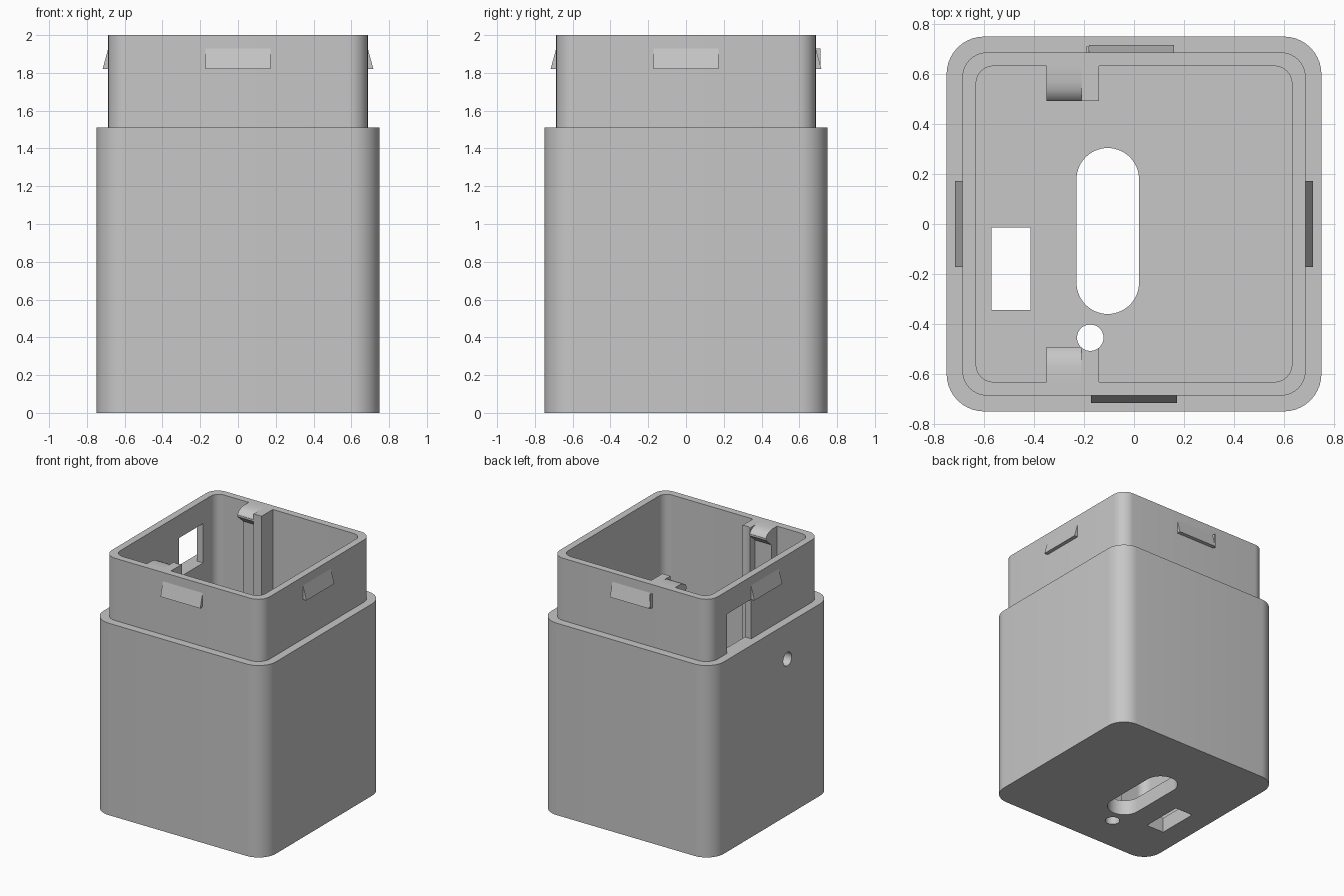
import bpy, bmesh
from math import pi, cos, sin, radians
from mathutils import Matrix

cube = bpy.data.objects.get("Cube")
if cube:
    bpy.data.objects.remove(cube, do_unlink=True)

grey = bpy.data.materials.new("plain grey")
grey.use_nodes = True
GREY = (0.57, 0.57, 0.57, 1)
grey.diffuse_color = GREY
grey.node_tree.nodes["Principled BSDF"].inputs["Base Color"].default_value = GREY


def finish(name, bm):
    bmesh.ops.recalc_face_normals(bm, faces=bm.faces)
    mesh = bpy.data.meshes.new(name)
    bm.to_mesh(mesh)
    bm.free()
    mesh.materials.append(grey)
    ob = bpy.data.objects.new(name, mesh)
    bpy.context.collection.objects.link(ob)
    return ob


def activate(ob):
    bpy.ops.object.select_all(action='DESELECT')
    ob.select_set(True)
    bpy.context.view_layer.objects.active = ob


def smooth(ob):
    activate(ob)
    bpy.ops.object.shade_smooth_by_angle(angle=radians(30))


def rounded(hx, hy, r, cx=0, cy=0, seg=10):
    """Rounded rectangle outline, counter-clockwise."""
    pts = []
    for q, (sx, sy) in enumerate([(1, 1), (-1, 1), (-1, -1), (1, -1)]):
        for i in range(seg + 1):
            a = (q + i / seg) * pi / 2
            pts.append((cx + sx * (hx - r) + r * cos(a), cy + sy * (hy - r) + r * sin(a)))
    return pts


def loft(name, levels):
    """Skin a stack of (outline, z) rings and cap both ends."""
    bm = bmesh.new()
    rings = [[bm.verts.new((x, y, z)) for x, y in pts] for pts, z in levels]
    for a, b in zip(rings, rings[1:]):
        for i in range(len(a)):
            j = (i + 1) % len(a)
            bm.faces.new((a[i], a[j], b[j], b[i]))
    bm.faces.new(rings[0])
    bm.faces.new(rings[-1])
    bmesh.ops.remove_doubles(bm, verts=bm.verts, dist=1e-5)
    return finish(name, bm)


def box(name, x0, x1, y0, y1, z0, z1):
    return loft(name, [([(x0, y0), (x1, y0), (x1, y1), (x0, y1)], z) for z in (z0, z1)])


def extrude_x(name, profile, x0, x1):
    """Extrude a (y, z) profile along x."""
    bm = bmesh.new()
    a, b = ([bm.verts.new((x, y, z)) for y, z in profile] for x in (x0, x1))
    bm.faces.new(a)
    bm.faces.new(b)
    for i in range(len(a)):
        j = (i + 1) % len(a)
        bm.faces.new((a[i], a[j], b[j], b[i]))
    return finish(name, bm)


def combine(ob, others, operation):
    for other in others:
        activate(ob)
        mod = ob.modifiers.new("cut", 'BOOLEAN')
        mod.operation = operation
        mod.solver = 'EXACT'
        mod.object = other
        bpy.ops.object.modifier_apply(modifier=mod.name)


def remove(obs):
    for ob in obs:
        bpy.data.objects.remove(ob, do_unlink=True)


# Shell: outer body, stepped lip and open cavity in one skin
OUT, LIP, IN, STEP, TOP, FLOOR = 0.75, 0.687, 0.632, 1.51, 2.0, 0.12
body_ring = rounded(OUT, OUT, 0.15)
lip_ring = rounded(LIP, LIP, 0.1)
cavity_ring = rounded(IN, IN, 0.07)
shell = loft("box_shell", [(body_ring, 0), (body_ring, STEP), (lip_ring, STEP),
                           (lip_ring, TOP), (cavity_ring, TOP), (cavity_ring, FLOOR)])

# Openings: floor slot, floor window, floor hole, side hole and lip window
slot = rounded(0.125, 0.332, 0.1249, -0.105, -0.028, 14)
round_hole = rounded(0.053, 0.053, 0.0529, -0.175, -0.455, 8)
floor_hole = loft("floor_hole_cutter", [(round_hole, -0.1), (round_hole, 2.1)])
side_hole = loft("side_hole_cutter", [(rounded(0.053, 0.053, 0.0529, 0, 0, 8), z) for z in (-0.2, 0.2)])
side_hole.data.transform(Matrix.Translation((-0.7, -0.19, 1.23)) @ Matrix.Rotation(pi / 2, 4, 'Y'))
cutters = [
    loft("slot_cutter", [(slot, -0.1), (slot, 0.3)]),
    box("floor_window_cutter", -0.57, -0.415, -0.345, -0.015, -0.1, 0.3),
    box("lip_window_cutter", -0.85, -0.5, 0.17, 0.47, STEP, 1.82),
    side_hole, floor_hole,
]
combine(shell, cutters, 'DIFFERENCE')
smooth(shell)

# Inner guides on the front and back walls: back plate, column and hook
HOOK = [(0.635, 2.0), (0.57, 2.0), (0.535, 1.992), (0.508, 1.978), (0.492, 1.955),
        (0.492, 1.94), (0.56, 1.88), (0.635, 1.88)]
for side, s in (("back", 1), ("front", -1)):
    parts = [
        box(side + "_guide_column", -0.21, -0.14, s * 0.493, s * 0.64, FLOOR - 0.01, TOP),
        box(side + "_guide_plate", -0.35, -0.21, s * 0.56, s * 0.64, FLOOR - 0.01, 1.9),
        extrude_x(side + "_guide_hook", [(s * y, z) for y, z in HOOK], -0.35, -0.21),
    ]
    if s < 0:
        combine(parts[0], [floor_hole], 'DIFFERENCE')
    for part in parts:
        smooth(part)

# Snap clips around the lip
CLIP = [(LIP - 0.01, 1.82), (0.717, 1.82), (LIP, 1.93), (LIP - 0.01, 1.93)]
for k, side in enumerate(("back", "right", "front", "left")):
    x0, x1 = (-0.18, 0.16) if side == "back" else (-0.173, 0.173)
    clip = extrude_x(side + "_clip", CLIP, x0, x1)
    clip.data.transform(Matrix.Rotation(k * pi / 2, 4, 'Z'))
box("back_clip_stop", -0.19, -0.18, LIP - 0.01, 0.711, 1.82, 1.93)

remove(cutters)
